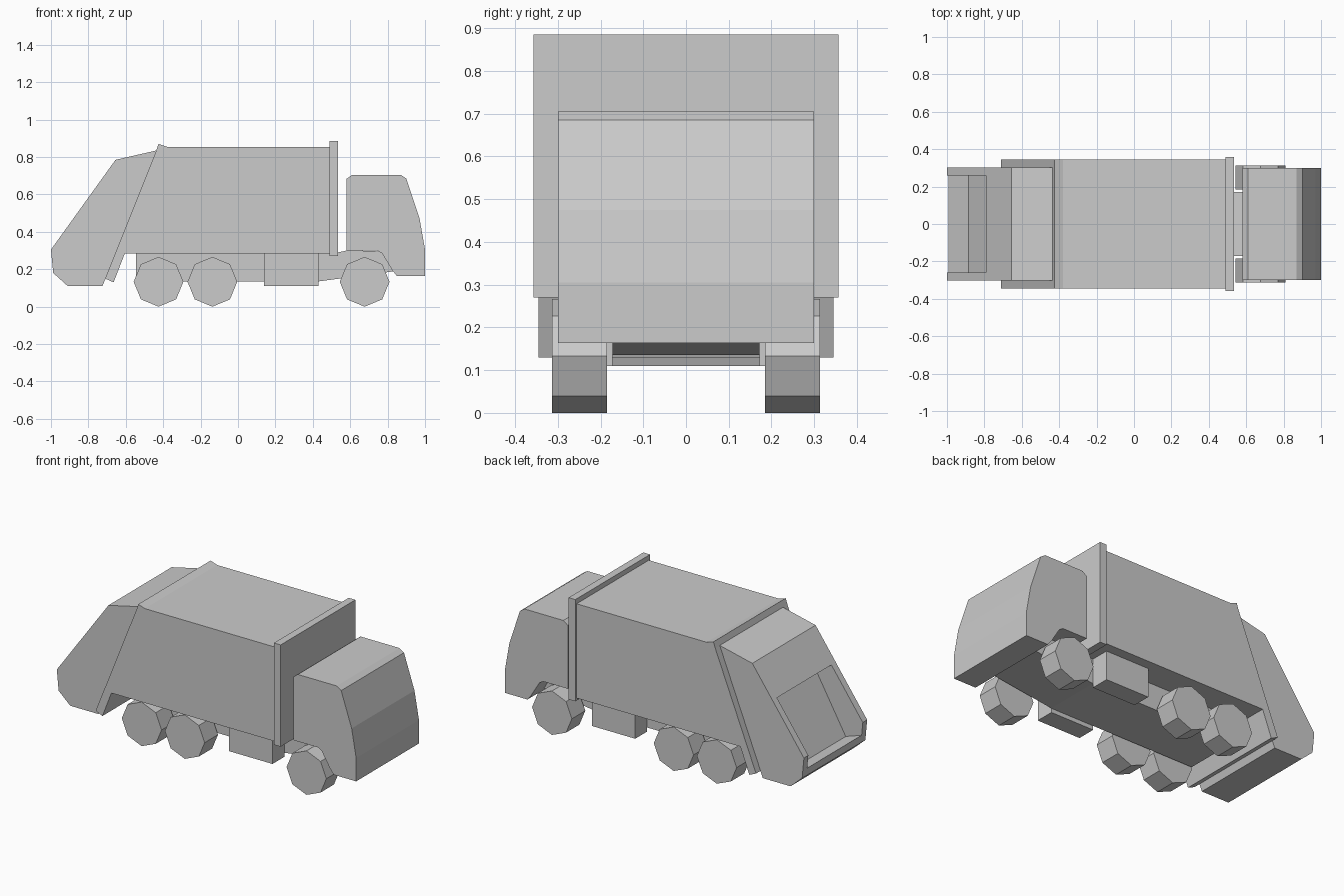
import bpy, bmesh, math
from mathutils import Matrix

cube = bpy.data.objects.get("Cube")
if cube:
    bpy.data.objects.remove(cube, do_unlink=True)

grey = bpy.data.materials.new("plain_grey")
grey.use_nodes = True
GREY = (0.6, 0.6, 0.6, 1)
grey.diffuse_color = GREY
grey.node_tree.nodes["Principled BSDF"].inputs["Base Color"].default_value = GREY


def add_object(name, bm):
    bmesh.ops.recalc_face_normals(bm, faces=bm.faces)
    mesh = bpy.data.meshes.new(name)
    bm.to_mesh(mesh)
    bm.free()
    mesh.materials.append(grey)
    obj = bpy.data.objects.new(name, mesh)
    bpy.context.scene.collection.objects.link(obj)
    return obj


def extrude_side(name, profile, y0, y1):
    """Extrude a side profile of (x, z) points from y0 to y1."""
    bm = bmesh.new()
    face = bm.faces.new([bm.verts.new((x, y0, z)) for x, z in profile])
    result = bmesh.ops.extrude_face_region(bm, geom=[face])
    verts = [v for v in result["geom"] if isinstance(v, bmesh.types.BMVert)]
    bmesh.ops.translate(bm, verts=verts, vec=(0, y1 - y0, 0))
    return add_object(name, bm)


def box(x0, x1, z0, z1):
    return [(x0, z0), (x1, z0), (x1, z1), (x0, z1)]


def wheel(name, x, y):
    """Octagonal wheel standing on a corner."""
    radius, width = 0.133, 0.128
    bm = bmesh.new()
    bmesh.ops.create_cone(bm, cap_ends=True, segments=8, radius1=radius,
                          radius2=radius, depth=width)
    bmesh.ops.rotate(bm, verts=bm.verts, matrix=Matrix.Rotation(math.pi / 2, 3, "X"))
    bmesh.ops.translate(bm, verts=bm.verts, vec=(x, y, radius))
    return add_object(name, bm)


# Cargo body with the slanted rear flange
extrude_side("cargo_body", [
    (0.5, 0.285), (0.5, 0.855), (-0.38, 0.855), (-0.425, 0.87),
    (-0.437, 0.835), (-0.71, 0.15), (-0.665, 0.13), (-0.605, 0.285)], -0.345, 0.345)

# Bulkhead plate behind the cab
extrude_side("front_bulkhead", box(0.49, 0.535, 0.27, 0.885), -0.357, 0.357)

# Rear hopper with a recessed loading opening
hopper = extrude_side("rear_hopper", [
    (-0.437, 0.835), (-0.655, 0.785), (-1, 0.305), (-0.988, 0.18),
    (-0.91, 0.11), (-0.725, 0.11), (-0.708, 0.15)], -0.302, 0.302)
cutter = extrude_side("loading_opening_cutter", [
    (-0.79, 0.597), (-0.68, 0.55), (-0.886, 0.19), (-1.02, 0.235),
    (-1.1, 0.305), (-0.9, 0.64)], -0.26, 0.26)
cutter.hide_render = True
cutter.hide_viewport = True
cut = hopper.modifiers.new("loading_opening", "BOOLEAN")
cut.operation = "DIFFERENCE"
cut.solver = "EXACT"
cut.object = cutter

# Cab with the front wheel arch
extrude_side("cab", [
    (0.58, 0.3), (0.58, 0.683), (0.61, 0.705), (0.87, 0.705), (0.9, 0.685),
    (0.97, 0.475), (1, 0.305), (1, 0.163), (0.85, 0.163), (0.825, 0.195),
    (0.77, 0.285), (0.745, 0.3)], -0.3, 0.3)

# Chassis
extrude_side("chassis", [
    (-0.545, 0.135), (0.43, 0.135), (0.84, 0.19), (0.77, 0.295),
    (0.59, 0.302), (0.52, 0.287), (-0.545, 0.287)], -0.172, 0.172)

# Side boxes and wheels on both sides
for side, s in (("left", 1), ("right", -1)):
    extrude_side("side_box_" + side, box(0.14, 0.43, 0.11, 0.287), s * 0.172, s * 0.285)
    for place, x in (("rear", -0.425), ("middle", -0.137), ("front", 0.677)):
        wheel(place + "_wheel_" + side, x, s * 0.249)
